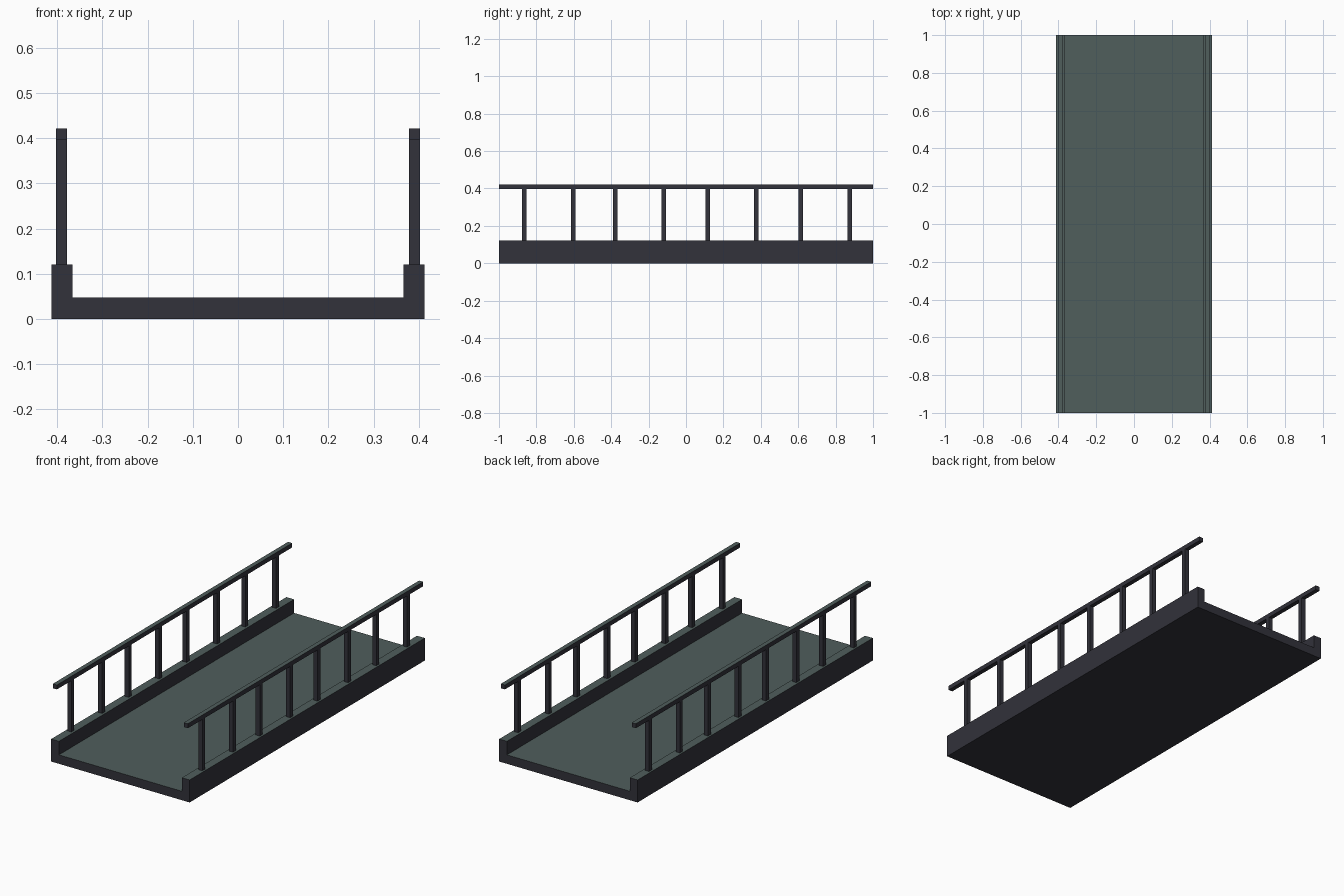
import bpy, bmesh

if "Cube" in bpy.data.objects:
    bpy.data.objects.remove(bpy.data.objects["Cube"])


def material(name, rgb):
    m = bpy.data.materials.new(name)
    m.diffuse_color = (*rgb, 1)
    m.use_nodes = True
    m.node_tree.nodes["Principled BSDF"].inputs["Base Color"].default_value = m.diffuse_color
    return m


DARK = material("dark_metal", (0.032, 0.032, 0.043))
GREEN = material("grey_green_top", (0.080, 0.112, 0.108))


def finish(name, bm):
    # upward faces are grey green, everything else is dark metal
    bmesh.ops.recalc_face_normals(bm, faces=bm.faces)
    for f in bm.faces:
        f.normal_update()
        f.material_index = 1 if f.normal.z > 0.5 else 0
    me = bpy.data.meshes.new(name)
    bm.to_mesh(me)
    bm.free()
    me.materials.append(DARK)
    me.materials.append(GREEN)
    ob = bpy.data.objects.new(name, me)
    bpy.context.collection.objects.link(ob)
    return ob


def box(name, lo, hi):
    bm = bmesh.new()
    bmesh.ops.create_cube(bm, size=1)
    for v in bm.verts:
        v.co = [h if c > 0 else l for c, l, h in zip(v.co, lo, hi)]
    return finish(name, bm)


# Walkway deck with raised curbs: a U profile extruded along y
W, INNER, DECK, CURB = 0.412, 0.366, 0.048, 0.121
profile = [(-W, 0), (W, 0), (W, CURB), (INNER, CURB), (INNER, DECK),
           (-INNER, DECK), (-INNER, CURB), (-W, CURB)]
bm = bmesh.new()
face = bm.faces.new([bm.verts.new((x, -1, z)) for x, z in profile])
ext = bmesh.ops.extrude_face_region(bm, geom=[face], use_keep_orig=True)
for v in [g for g in ext["geom"] if isinstance(g, bmesh.types.BMVert)]:
    v.co.y = 1
finish("walkway_deck", bm)

# Handrails and their posts on both sides
RAIL_X, HALF, RAIL_LOW, RAIL_TOP = 0.390, 0.012, 0.397, 0.421
POSTS = (-0.865, -0.604, -0.377, -0.118, 0.115, 0.375, 0.614, 0.876)
for side, s in (("left", -1), ("right", 1)):
    x0, x1 = s * RAIL_X - HALF, s * RAIL_X + HALF
    box(side + "_handrail", (x0, -1, RAIL_LOW), (x1, 1, RAIL_TOP))
    for i, y in enumerate(POSTS):
        box(f"{side}_post_{i + 1}", (x0, y - HALF, CURB), (x1, y + HALF, RAIL_LOW))
